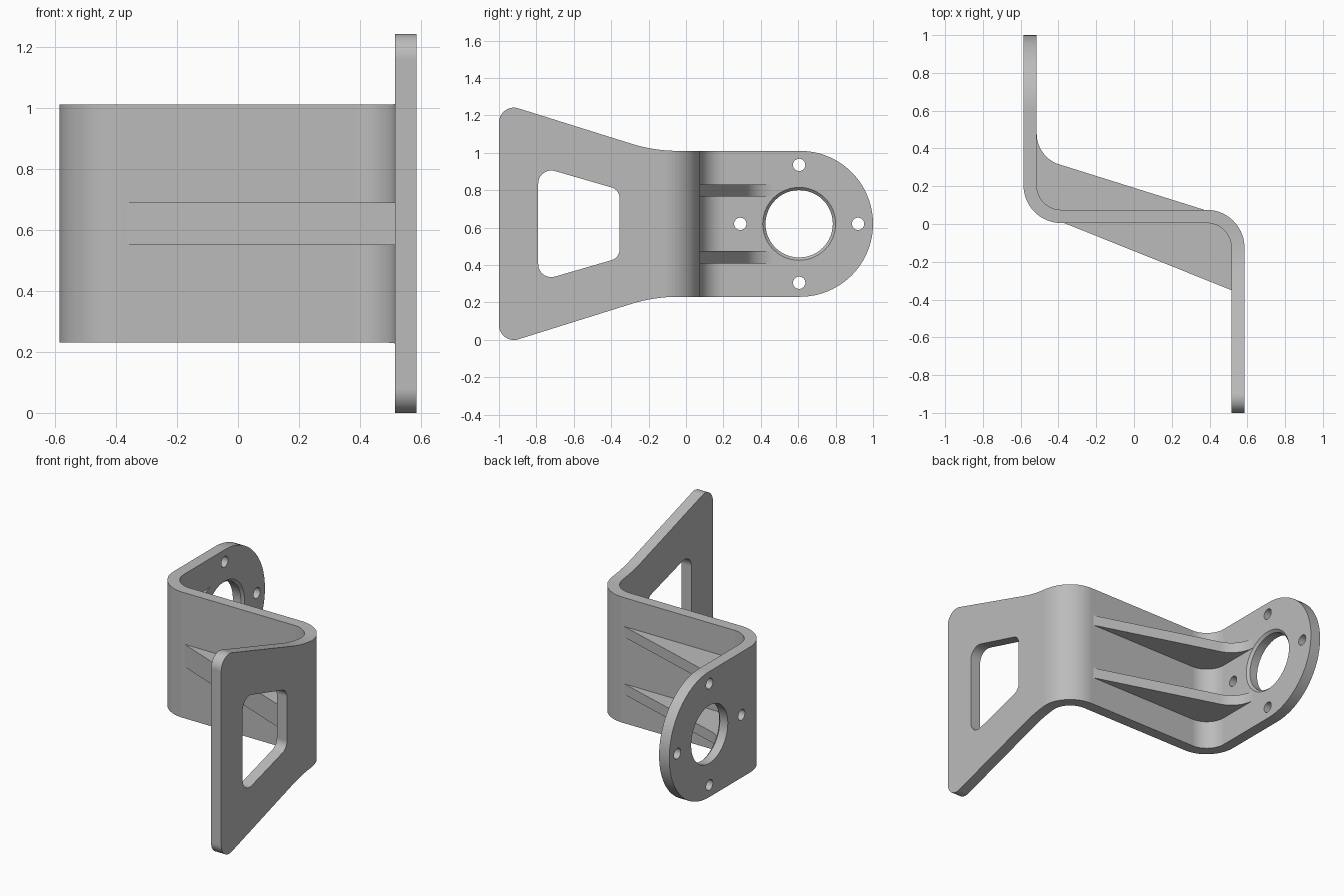
import bpy, bmesh, math
from mathutils import Vector

cube = bpy.data.objects.get("Cube")
if cube:
    bpy.data.objects.remove(cube, do_unlink=True)

MID = 0.62           # height of the symmetry plane
IN, OUT = 0.13, 0.20  # bend radii

grey = bpy.data.materials.new("plain_grey")
grey.use_nodes = True
colour = (0.5, 0.5, 0.5, 1)
grey.diffuse_color = colour
grey.node_tree.nodes["Principled BSDF"].inputs["Base Color"].default_value = colour


def rounded(corners, steps=14):
    """Polygon from (u, v, radius) corners, each one filleted."""
    pts = []
    n = len(corners)
    for i, (u, v, r) in enumerate(corners):
        p = Vector((u, v))
        if not r:
            pts.append(p)
            continue
        a = (Vector(corners[i - 1][:2]) - p).normalized()
        b = (Vector(corners[(i + 1) % n][:2]) - p).normalized()
        half = a.angle(b) / 2
        centre = p + (a + b).normalized() * r / math.sin(half)
        t = r / math.tan(half)
        start, sweep = p + a * t - centre, (p + b * t - centre)
        for k in range(steps + 1):
            d = start.slerp(sweep, k / steps)
            pts.append(centre + d.normalized() * r)
    return [p for i, p in enumerate(pts) if (p - pts[i - 1]).length > 1e-4]


def circle(u, v, r, n=48):
    return [Vector((u + r * math.cos(k * math.tau / n), v + r * math.sin(k * math.tau / n)))
            for k in range(n)]


def prism(name, pts, axis, lo, hi, top=None):
    """Extrude a 2D outline along z or x; top may give a different end outline."""
    place = (lambda p, h: (p.x, p.y, h)) if axis == "z" else (lambda p, h: (h, p.x, p.y))
    bm = bmesh.new()
    a = [bm.verts.new(place(p, lo)) for p in pts]
    b = [bm.verts.new(place(p, hi)) for p in (top or pts)]
    bm.faces.new(a)
    bm.faces.new(b)
    for i in range(len(a)):
        bm.faces.new((a[i - 1], a[i], b[i], b[i - 1]))
    bmesh.ops.recalc_face_normals(bm, faces=bm.faces)
    mesh = bpy.data.meshes.new(name)
    bm.to_mesh(mesh)
    bm.free()
    obj = bpy.data.objects.new(name, mesh)
    bpy.context.collection.objects.link(obj)
    mesh.materials.append(grey)
    return obj


def activate(obj):
    bpy.ops.object.select_all(action="DESELECT")
    obj.select_set(True)
    bpy.context.view_layer.objects.active = obj


def combine(obj, tool, operation):
    mod = obj.modifiers.new("cut", "BOOLEAN")
    mod.operation, mod.solver, mod.object = operation, "EXACT", tool
    activate(obj)
    bpy.ops.object.modifier_apply(modifier=mod.name)
    bpy.data.objects.remove(tool, do_unlink=True)


def mirrored(half):
    """Close an upper outline by reflecting it about the middle height."""
    return ([(u, MID + v, r) for u, v, r in half]
            + [(u, MID - v, r) for u, v, r in reversed(half)])


# Bent sheet: double bend seen from above
sheet = rounded([(-0.585, 1.1, 0), (-0.585, 0.005, OUT), (0.515, 0.005, IN), (0.515, -1.1, 0),
                 (0.585, -1.1, 0), (0.585, 0.075, OUT), (-0.515, 0.075, IN), (-0.515, 1.1, 0)])
bracket = prism("bent_bracket", sheet, "z", -0.2, 1.5)

# Side silhouette: flared plate at the front, round plate at the back
outline = rounded(mirrored([(-1, 0.65, 0.08), (-0.17, 0.39, 0.85), (1, 0.39, 0.39)]), 24)
combine(bracket, prism("silhouette", outline, "x", -0.8, 0.8), "INTERSECT")

# Tapered window in the front plate
window = rounded(mirrored([(-0.79, 0.308, 0.07), (-0.355, 0.182, 0.06)]))
combine(bracket, prism("window_cutter", window, "x", 0.45, 0.7), "DIFFERENCE")

# Chamfered bore and four screw holes in the round plate
CY = 0.605
combine(bracket, prism("bore_cutter", circle(CY, MID, 0.18), "x", -0.7, -0.45), "DIFFERENCE")
combine(bracket, prism("chamfer_cutter", circle(CY, MID, 0.17), "x", -0.54, -0.5,
                       circle(CY, MID, 0.21)), "DIFFERENCE")
for k in range(4):
    a = k * math.pi / 2
    hole = circle(CY + 0.315 * math.cos(a), MID + 0.315 * math.sin(a), 0.033, 24)
    combine(bracket, prism("hole_cutter", hole, "x", -0.7, -0.45), "DIFFERENCE")

# Two back ribs and one wide front rib
back_rib = rounded([(-0.515, 0.48, 0), (-0.515, 0.353, 0.17), (0.42, 0.06, 0), (0.38, 0.04, 0),
                    (-0.38, 0.04, 0), (-0.502, 0.088, 0), (-0.55, 0.2, 0), (-0.55, 0.48, 0)])
front_rib = rounded([(-0.37, 0.005, 0), (0.515, -0.35, 0), (0.55, -0.35, 0), (0.55, -0.13, 0),
                     (0.502, -0.008, 0), (0.38, 0.04, 0), (-0.37, 0.04, 0)])
parts = [bracket, prism("front_rib", front_rib, "z", MID - 0.07, MID + 0.07)]
for name, z in (("upper_back_rib", MID + 0.178), ("lower_back_rib", MID - 0.178)):
    parts.append(prism(name, back_rib, "z", z - 0.033, z + 0.033))

# Smooth bends, crisp edges
for obj in parts:
    activate(obj)
    bpy.ops.object.shade_smooth_by_angle(angle=math.radians(30))
    mod = obj.modifiers.new("flat_face_normals", "WEIGHTED_NORMAL")
    mod.keep_sharp = True
